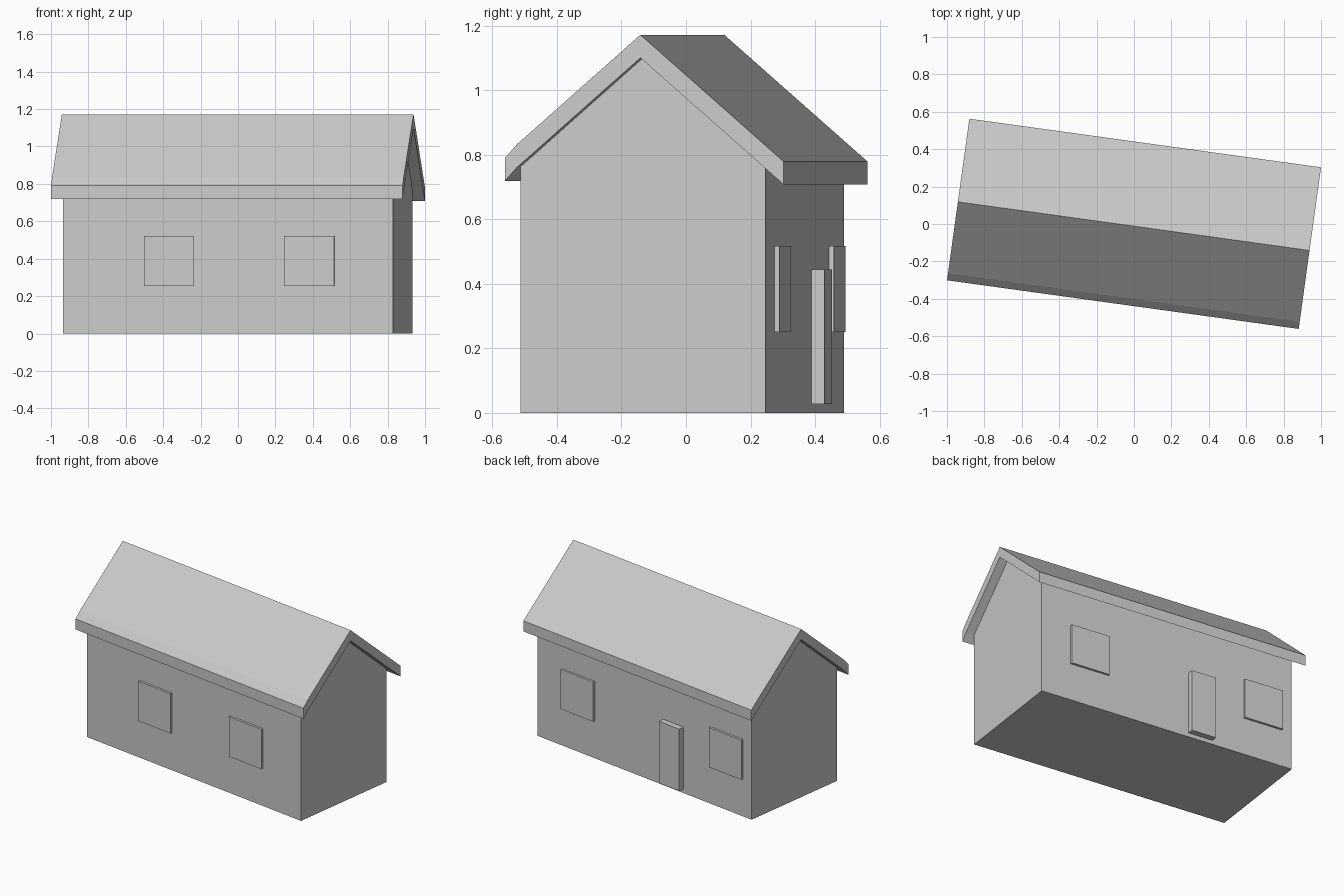
import bpy, bmesh, math

if "Cube" in bpy.data.objects:
    bpy.data.objects.remove(bpy.data.objects["Cube"])

TURN = math.radians(-7.87)   # whole house is turned slightly about z
RIDGE = -0.0115              # ridge position across the house
HALF = 0.383                 # half depth of the walls


def extrude_profile(name, pts, half_len):
    """Extrude a closed (y, z) profile along x, symmetric about x = 0."""
    bm = bmesh.new()
    face = bm.faces.new([bm.verts.new((-half_len, y, z)) for y, z in pts])
    new = bmesh.ops.extrude_face_region(bm, geom=[face])["geom"]
    bmesh.ops.translate(bm, vec=(2 * half_len, 0, 0),
                        verts=[v for v in new if isinstance(v, bmesh.types.BMVert)])
    bmesh.ops.recalc_face_normals(bm, faces=bm.faces)
    mesh = bpy.data.meshes.new(name)
    bm.to_mesh(mesh)
    bm.free()
    obj = bpy.data.objects.new(name, mesh)
    bpy.context.collection.objects.link(obj)
    obj.rotation_euler.z = TURN
    return obj


def wall_panel(name, x, side, width, z0, z1, depth):
    """Raised box on the front (side -1) or back (side 1) wall."""
    inner = RIDGE + side * (HALF - 0.01)
    outer = RIDGE + side * (HALF + depth)
    obj = extrude_profile(name, [(inner, z0), (outer, z0), (outer, z1), (inner, z1)], width / 2)
    obj.location = (x * math.cos(TURN), x * math.sin(TURN), 0)


# Walls with gable ends
extrude_profile("walls", [
    (RIDGE - HALF, 0), (RIDGE + HALF, 0), (RIDGE + HALF, 0.763),
    (RIDGE, 1.10), (RIDGE - HALF, 0.763)], 0.891)

# Roof slab, slightly steeper at the front eave
top = [(-0.435, 0.791), (-0.397, 0.833), (RIDGE, 1.172), (0.437, 0.779)]
under = [(y, z - 0.0715) for y, z in reversed(top)]
extrude_profile("roof", top + under, 0.949)

# Windows
for i, x in enumerate((-0.317, 0.440)):
    wall_panel(f"front_window_{i + 1}", x, -1, 0.27, 0.253, 0.521, 0.015)
for i, x in enumerate((-0.685, 0.550)):
    wall_panel(f"back_window_{i + 1}", x, 1, 0.27, 0.251, 0.518, 0.015)

# Door
wall_panel("door", -0.24, 1, 0.17, 0.027, 0.444, 0.04)
